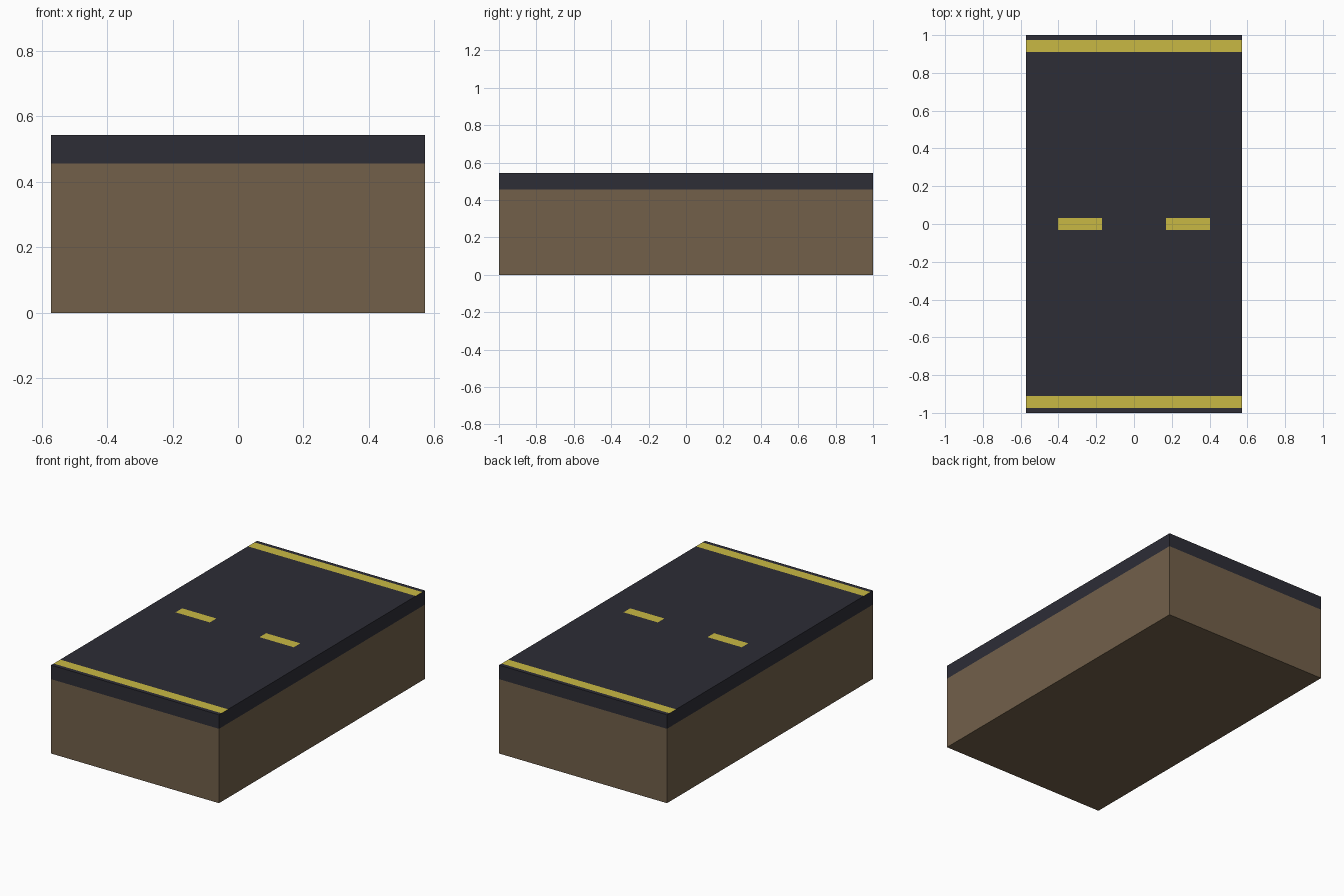
import bpy, bmesh
from mathutils import Vector

if "Cube" in bpy.data.objects:
    bpy.data.objects.remove(bpy.data.objects["Cube"])

HALF_X, HALF_Y = 0.571, 1.0
Z_SOIL, Z_TOP = 0.457, 0.543


def material(name, rgb):
    def linear(c):
        c /= 255
        return c / 12.92 if c <= 0.04045 else ((c + 0.055) / 1.055) ** 2.4
    m = bpy.data.materials.new(name)
    m.diffuse_color = (*[linear(c) for c in rgb], 1)
    m.use_nodes = True
    m.node_tree.nodes["Principled BSDF"].inputs["Base Color"].default_value = m.diffuse_color
    return m


def box(z0, z1):
    bm = bmesh.new()
    bmesh.ops.create_cube(bm, size=1)
    for v in bm.verts:
        v.co = Vector((v.co.x * 2 * HALF_X, v.co.y * 2 * HALF_Y,
                       z0 + (v.co.z + 0.5) * (z1 - z0)))
    return bm


def finish(bm, name, mats):
    mesh = bpy.data.meshes.new(name)
    bm.normal_update()
    bm.to_mesh(mesh)
    bm.free()
    for m in mats:
        mesh.materials.append(m)
    obj = bpy.data.objects.new(name, mesh)
    bpy.context.collection.objects.link(obj)


soil = material("soil brown", (114, 96, 74))
asphalt = material("asphalt dark", (45, 45, 54))
paint = material("paint yellow", (201, 185, 68))

# Soil block under the road
finish(box(0, Z_SOIL), "soil_base", [soil])

# Road slab, with the painted lines cut into its top face
EDGE_IN, EDGE_OUT = 0.911, 0.975
DASH_IN, DASH_OUT, DASH_HALF = 0.169, 0.402, 0.032
bm = box(Z_SOIL, Z_TOP)
cuts = [((1, 0, 0), c) for c in (DASH_IN, DASH_OUT)]
cuts += [((0, 1, 0), c) for c in (DASH_HALF, EDGE_IN, EDGE_OUT)]
for axis, c in cuts:
    for s in (-1, 1):
        n = Vector(axis)
        bmesh.ops.bisect_plane(bm, geom=bm.verts[:] + bm.edges[:] + bm.faces[:],
                               plane_co=n * c * s, plane_no=n)
bm.normal_update()
for f in bm.faces:
    p = f.calc_center_median()
    x, y = abs(p.x), abs(p.y)
    edge_line = EDGE_IN < y < EDGE_OUT
    dash = y < DASH_HALF and DASH_IN < x < DASH_OUT
    f.material_index = int(f.normal.z > 0.5 and (edge_line or dash))
finish(bm, "road_slab", [asphalt, paint])
